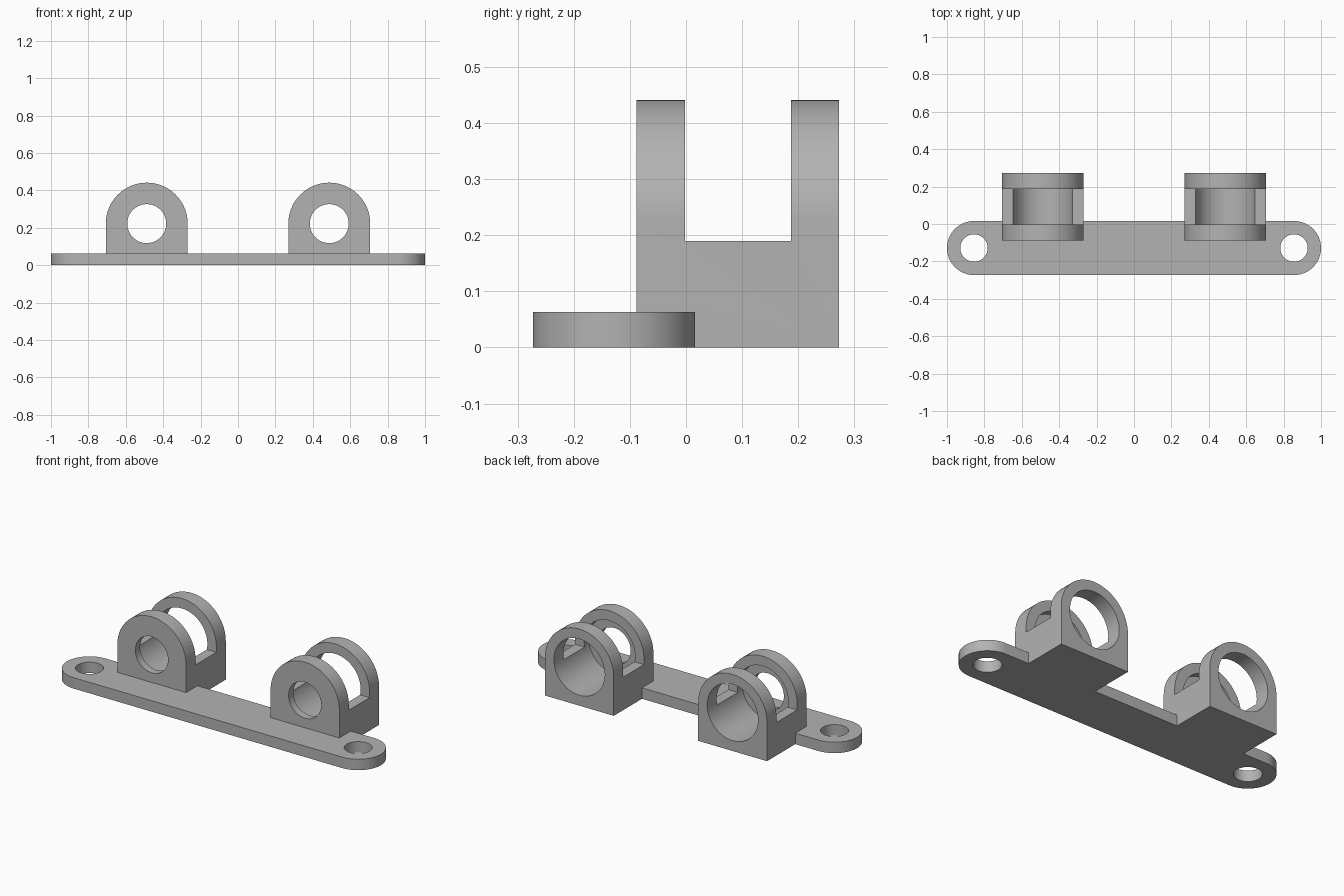
import bpy, bmesh
from math import sin, cos, pi

if "Cube" in bpy.data.objects:
    bpy.data.objects.remove(bpy.data.objects["Cube"], do_unlink=True)

# Main sizes
PLATE_Y, PLATE_R, PLATE_H = -0.1285, 0.1445, 0.063
BRACKET_X, BRACKET_R, AXIS_Z = 0.488, 0.219, 0.222
FRONT, BACK = -0.088, 0.273
WALL, SLOT_Z = 0.086, 0.19

grey = bpy.data.materials.new("plain grey")
grey.use_nodes = True
grey.diffuse_color = (0.45, 0.45, 0.45, 1)
grey.node_tree.nodes["Principled BSDF"].inputs["Base Color"].default_value = grey.diffuse_color


def arc(cx, cy, r, start, end, n):
    """Points along an arc, both ends included."""
    steps = [start + (end - start) * i / n for i in range(n + 1)]
    return [(cx + r * cos(a), cy + r * sin(a)) for a in steps]


def circle(cx, cy, r, n=72):
    return arc(cx, cy, r, 0, 2 * pi, n)[:-1]


def rect(x0, x1, y0, y1):
    return [(x0, y0), (x1, y0), (x1, y1), (x0, y1)]


def prism(name, profile, lo, hi, axis):
    """Extrude a closed profile along y (profile in xz) or z (profile in xy)."""
    def place(p, d):
        return (p[0], d, p[1]) if axis == "y" else (p[0], p[1], d)
    bm = bmesh.new()
    rings = [[bm.verts.new(place(p, d)) for p in profile] for d in (lo, hi)]
    bm.faces.new(rings[0])
    bm.faces.new(rings[1])
    for i in range(len(profile)):
        j = (i + 1) % len(profile)
        bm.faces.new((rings[0][i], rings[0][j], rings[1][j], rings[1][i]))
    bmesh.ops.recalc_face_normals(bm, faces=bm.faces)
    mesh = bpy.data.meshes.new(name)
    bm.to_mesh(mesh)
    bm.free()
    mesh.materials.append(grey)
    obj = bpy.data.objects.new(name, mesh)
    bpy.context.collection.objects.link(obj)
    return obj


def combine(target, tool, operation):
    """Apply a boolean and discard the tool."""
    mod = target.modifiers.new(operation, "BOOLEAN")
    mod.operation, mod.solver, mod.object = operation, "EXACT", tool
    bpy.context.view_layer.objects.active = target
    bpy.ops.object.modifier_apply(modifier=mod.name)
    bpy.data.objects.remove(tool, do_unlink=True)


# Mounting plate with rounded ends
end_x = 1 - PLATE_R
outline = (arc(end_x, PLATE_Y, PLATE_R, -pi / 2, pi / 2, 36)
           + arc(-end_x, PLATE_Y, PLATE_R, pi / 2, 3 * pi / 2, 36))
body = prism("mounting_bracket", outline, 0, PLATE_H, "z")

for side in (-1, 1):
    x = side * BRACKET_X
    # Arched block, slotted across between its two walls
    arch = ([(x - BRACKET_R, 0), (x + BRACKET_R, 0)]
            + arc(x, AXIS_Z, BRACKET_R, 0, pi, 36))
    block = prism("arched_block", arch, FRONT, BACK, "y")
    slot = prism("slot_cutter", rect(x - 0.3, x + 0.3, FRONT + WALL, BACK - WALL),
                 SLOT_Z, 0.6, "z")
    combine(block, slot, "DIFFERENCE")
    combine(body, block, "UNION")
    # Wide bore from the back, narrow hole through the front wall
    bore = prism("bore_cutter", circle(x, AXIS_Z, 0.162), FRONT + WALL / 2, 0.4, "y")
    combine(body, bore, "DIFFERENCE")
    hole = prism("hole_cutter", circle(x, AXIS_Z, 0.104), -0.4, 0.1, "y")
    combine(body, hole, "DIFFERENCE")
    # Screw hole at the plate end
    screw = prism("screw_cutter", circle(side * end_x, PLATE_Y, 0.073), -0.1, 0.2, "z")
    combine(body, screw, "DIFFERENCE")

# Smooth curved walls, crisp edges
bpy.ops.object.select_all(action="DESELECT")
body.select_set(True)
bpy.context.view_layer.objects.active = body
bpy.ops.object.shade_smooth_by_angle(angle=pi / 6)
